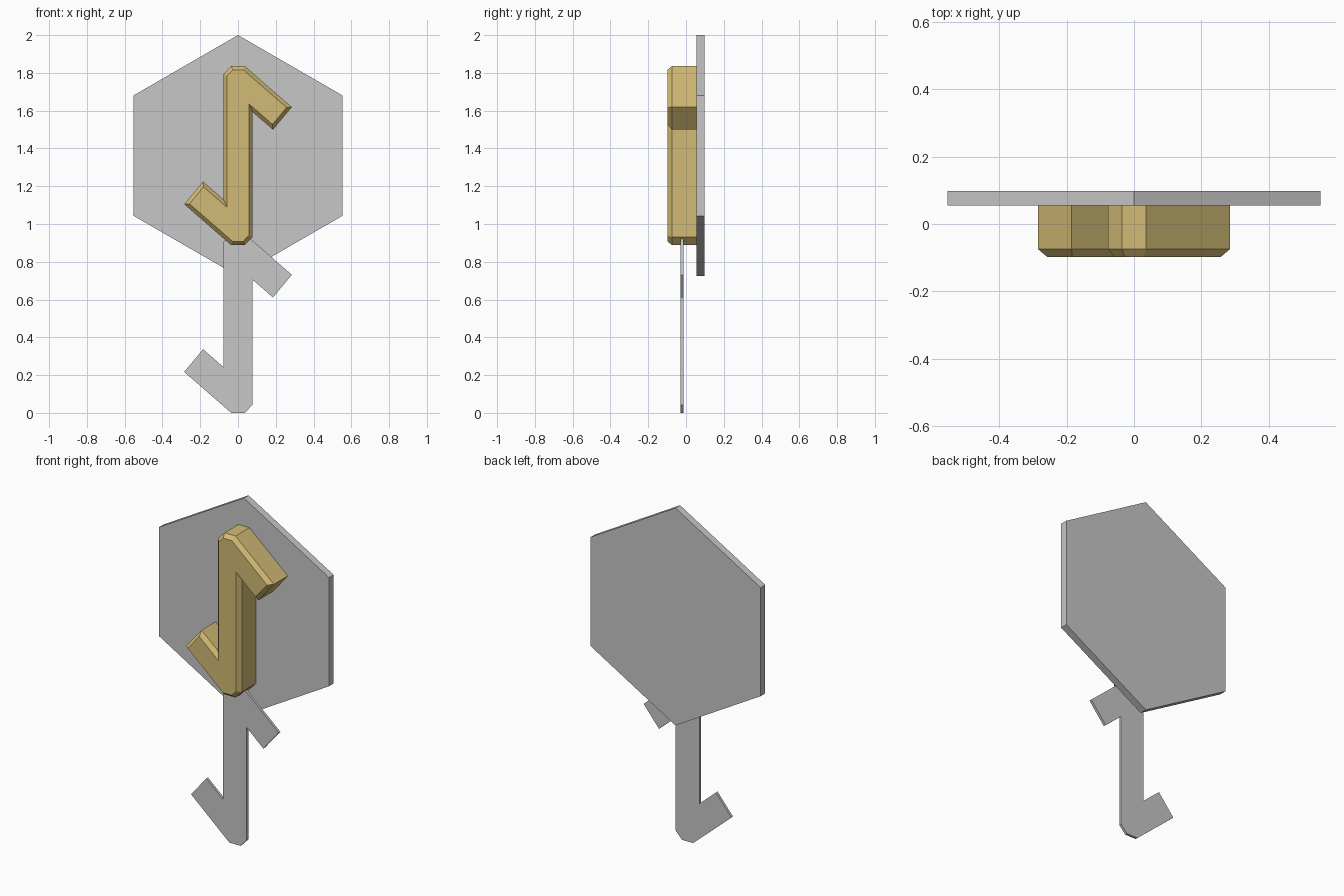
import bpy, bmesh, math
from mathutils import Vector

cube = bpy.data.objects.get("Cube")
if cube:
    bpy.data.objects.remove(cube, do_unlink=True)


def make_material(name, color):
    mat = bpy.data.materials.new(name)
    mat.use_nodes = True
    mat.diffuse_color = color
    mat.node_tree.nodes["Principled BSDF"].inputs["Base Color"].default_value = color
    return mat


def make_prism(name, outline, center_z, y_front, y_back, mat, chamfer=None):
    """Extrude an (x, z) outline along y, with an optional chamfer on the front."""
    bm = bmesh.new()
    front = bm.faces.new([bm.verts.new((x, y_front, z + center_z)) for x, z in outline])
    back = bmesh.ops.extrude_face_region(bm, geom=[front], use_keep_orig=True)["geom"]
    for v in back:
        if isinstance(v, bmesh.types.BMVert):
            v.co.y = y_back
    bmesh.ops.recalc_face_normals(bm, faces=bm.faces[:])
    if chamfer:
        inset, depth = chamfer
        bmesh.ops.inset_region(bm, faces=[front], thickness=inset, use_even_offset=True)
        bmesh.ops.translate(bm, verts=front.verts[:], vec=Vector((0, -depth, 0)))
    mesh = bpy.data.meshes.new(name)
    bm.to_mesh(mesh)
    bm.free()
    mesh.materials.append(mat)
    obj = bpy.data.objects.new(name, mesh)
    bpy.context.collection.objects.link(obj)
    return obj


gold = make_material("gold", (0.65, 0.50, 0.18, 1))
grey = make_material("grey", (0.57, 0.57, 0.57, 1))

# Hooked bar outline: one half, repeated by a half turn
half = [(-0.077, 0.431), (-0.036, 0.474), (0.036, 0.474),
        (0.285, 0.257), (0.185, 0.137), (0.077, 0.231)]
hooked_bar = half + [(-x, -z) for x, z in half]

# Hexagonal back plate, point up
radius = 0.638
hexagon = [(radius * math.sin(i * math.pi / 3), radius * math.cos(i * math.pi / 3))
           for i in range(6)]

make_prism("back_plate", hexagon, 1.362, 0.055, 0.098, grey)
make_prism("raised_emblem", hooked_bar, 1.362, -0.074, 0.055, gold, (0.02, 0.024))
make_prism("hanging_plate", hooked_bar, 0.474, -0.029, -0.014, grey)
